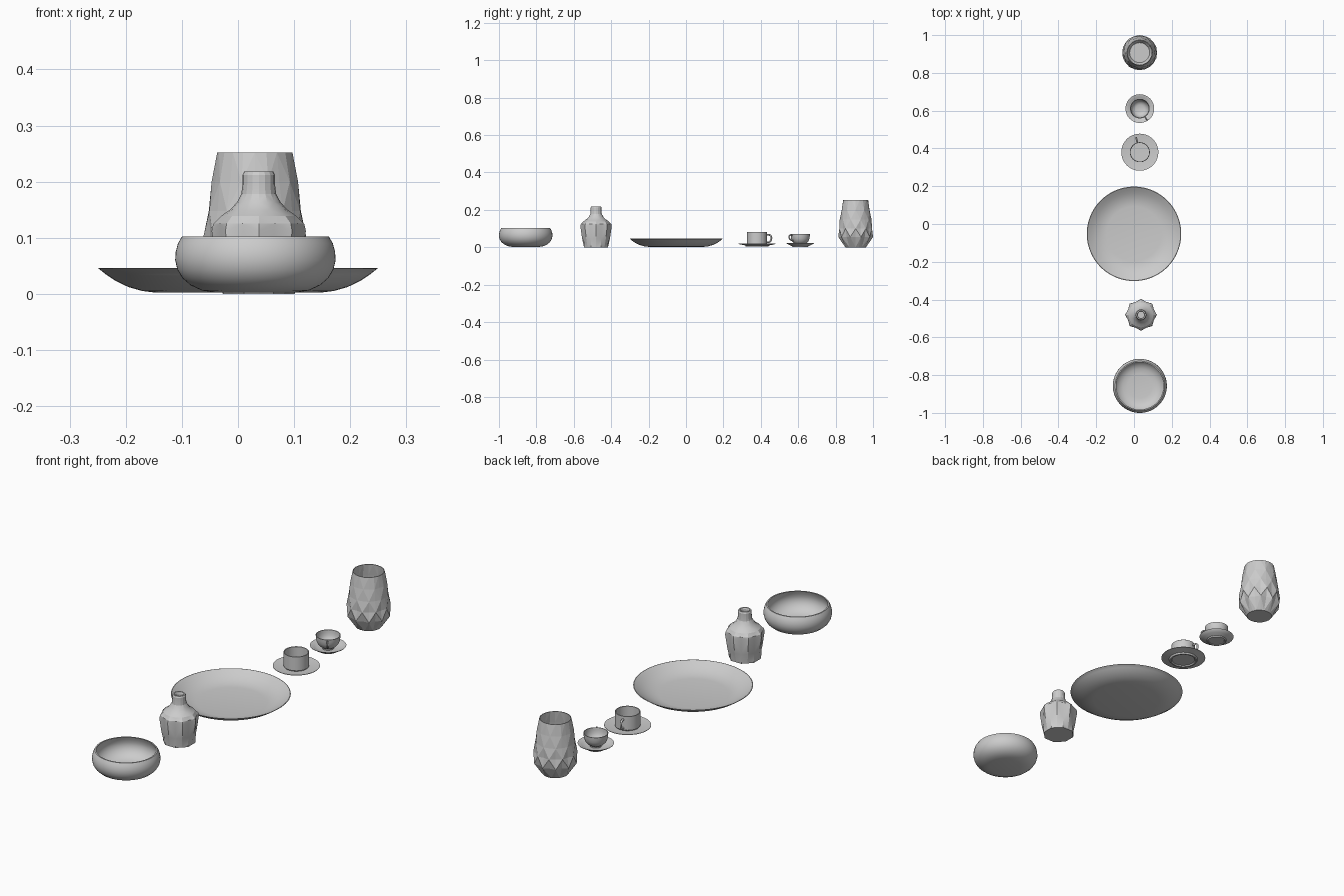
import bpy, bmesh
from math import sin, cos, pi, radians
from mathutils import Vector


def finish(bm, name, loc, angle):
    bmesh.ops.remove_doubles(bm, verts=bm.verts, dist=1e-6)
    bmesh.ops.recalc_face_normals(bm, faces=bm.faces)
    me = bpy.data.meshes.new(name)
    bm.to_mesh(me)
    bm.free()
    ob = bpy.data.objects.new(name, me)
    ob.location = (*loc, 0)
    bpy.context.collection.objects.link(ob)
    bpy.ops.object.select_all(action='DESELECT')
    ob.select_set(True)
    bpy.context.view_layer.objects.active = ob
    if angle:
        bpy.ops.object.shade_smooth_by_angle(angle=radians(angle))
    return ob


def lathe(name, loc, profile, seg=64):
    """Revolve a closed (radius, z) profile that starts and ends on the axis."""
    bm = bmesh.new()
    rings = []
    for r, z in profile:
        if r == 0:
            rings.append([bm.verts.new((0, 0, z))] * seg)
        else:
            rings.append([bm.verts.new((r * cos(2 * pi * i / seg), r * sin(2 * pi * i / seg), z))
                          for i in range(seg)])
    for a, b in zip(rings, rings[1:]):
        for i in range(seg):
            j = (i + 1) % seg
            vs = list(dict.fromkeys((a[i], a[j], b[j], b[i])))
            bm.faces.new(vs)
    return finish(bm, name, loc, 35)


def faceted(name, loc, sides, rings, angle):
    """Loft rings of (z, even radius, odd radius); diagonals join even and odd ridges."""
    bm = bmesh.new()
    n = sides * 2
    grid = []
    for z, even, odd in rings:
        grid.append([bm.verts.new(((odd if i % 2 else even) * cos(pi * i / sides),
                                   (odd if i % 2 else even) * sin(pi * i / sides), z))
                     for i in range(n)])
    for k, (a, b) in enumerate(zip(grid, grid[1:])):
        for i in range(n):
            j = (i + 1) % n
            if (i + k) % 2:
                bm.faces.new((a[i], a[j], b[i]))
                bm.faces.new((a[j], b[j], b[i]))
            else:
                bm.faces.new((a[i], a[j], b[j]))
                bm.faces.new((a[i], b[j], b[i]))
    bm.faces.new(grid[0])
    bm.faces.new(grid[-1])
    return finish(bm, name, loc, angle)


def handle(name, loc, angle, points, thick):
    """Round loop handle along (radius, z) points, turned to the given angle."""
    cu = bpy.data.curves.new(name, 'CURVE')
    cu.dimensions = '3D'
    cu.bevel_depth = thick
    cu.bevel_resolution = 3
    cu.use_fill_caps = True
    sp = cu.splines.new('BEZIER')
    sp.bezier_points.add(len(points) - 1)
    for p, (r, z) in zip(sp.bezier_points, points):
        p.co = Vector((r * cos(angle), r * sin(angle), z))
        p.handle_left_type = p.handle_right_type = 'AUTO'
    ob = bpy.data.objects.new(name, cu)
    ob.location = (*loc, 0)
    bpy.context.collection.objects.link(ob)
    bpy.ops.object.select_all(action='DESELECT')
    ob.select_set(True)
    bpy.context.view_layer.objects.active = ob
    bpy.ops.object.convert(target='MESH')


# Round bowl with incurved rim
lathe("bowl", (0.031, -0.857), [
    (0, 0.002), (0.07, 0.002), (0.095, 0.006), (0.115, 0.015), (0.130, 0.028), (0.139, 0.043),
    (0.143, 0.060), (0.142, 0.075), (0.138, 0.090), (0.131, 0.102), (0.125, 0.102),
    (0.131, 0.088), (0.135, 0.073), (0.135, 0.060), (0.131, 0.046), (0.122, 0.032),
    (0.108, 0.020), (0.09, 0.012), (0.065, 0.009), (0, 0.009)])

# Shallow serving plate
lathe("plate", (0, -0.052), [
    (0, 0.002), (0.145, 0.002), (0.170, 0.005), (0.195, 0.012), (0.218, 0.023), (0.236, 0.035),
    (0.247, 0.044), (0.250, 0.045), (0.247, 0.046), (0.233, 0.037), (0.215, 0.026),
    (0.193, 0.016), (0.169, 0.009), (0.145, 0.006), (0, 0.006)], 96)

# Bottle: eight ridged facets melting into a round neck
faceted("bottle_vase", (0.037, -0.481), 8, [
    (0.0, 0.064, 0.069), (0.045, 0.074, 0.072), (0.112, 0.084, 0.073), (0.125, 0.081, 0.074),
    (0.139, 0.067, 0.066), (0.150, 0.051, 0.051), (0.163, 0.039, 0.039), (0.178, 0.031, 0.031),
    (0.195, 0.029, 0.029), (0.212, 0.029, 0.029), (0.218, 0.026, 0.026), (0.218, 0.020, 0.020),
    (0.212, 0.017, 0.017), (0.165, 0.017, 0.017)], 18)

# Tall vase: ten-sided diamond facets, open round mouth
faceted("diamond_vase", (0.030, 0.907), 10, [
    (0.0, 0.056, 0.055), (0.055, 0.082, 0.093), (0.100, 0.092, 0.084), (0.148, 0.082, 0.085),
    (0.200, 0.077, 0.074), (0.252, 0.067, 0.067), (0.252, 0.064, 0.064),
    (0.200, 0.072, 0.070), (0.100, 0.086, 0.080), (0.055, 0.078, 0.086),
    (0.006, 0.053, 0.053)], 0)

# Straight cup with flat saucer
mug = (0.031, 0.380)
lathe("mug_saucer", mug, [
    (0, 0.008), (0.050, 0.008), (0.054, 0.003), (0.060, 0.003), (0.064, 0.010), (0.098, 0.017),
    (0.098, 0.019), (0.062, 0.014), (0.0, 0.013)])
lathe("mug", mug, [
    (0, 0.014), (0.050, 0.014), (0.053, 0.018), (0.053, 0.081), (0.052, 0.082), (0.049, 0.081),
    (0.049, 0.020), (0, 0.019)])
handle("mug_handle", mug, radians(104), [
    (0.051, 0.066), (0.070, 0.065), (0.078, 0.056), (0.077, 0.040), (0.068, 0.029),
    (0.051, 0.027)], 0.0045)

# Rounded cup with dished saucer
tea = (0.031, 0.611)
lathe("teacup_saucer", tea, [
    (0, 0.004), (0.034, 0.004), (0.036, 0.001), (0.041, 0.001), (0.044, 0.006), (0.060, 0.013),
    (0.075, 0.022), (0.076, 0.024), (0.073, 0.024), (0.058, 0.016), (0.042, 0.010),
    (0, 0.009)])
lathe("teacup", tea, [
    (0, 0.010), (0.024, 0.010), (0.025, 0.017), (0.034, 0.022), (0.043, 0.032), (0.049, 0.046),
    (0.051, 0.060), (0.052, 0.071), (0.049, 0.071), (0.048, 0.060), (0.046, 0.047),
    (0.040, 0.034), (0.031, 0.025), (0.02, 0.021), (0, 0.020)])
handle("teacup_handle", tea, radians(-58), [
    (0.049, 0.062), (0.062, 0.066), (0.070, 0.060), (0.068, 0.047), (0.058, 0.038),
    (0.043, 0.035)], 0.0035)
